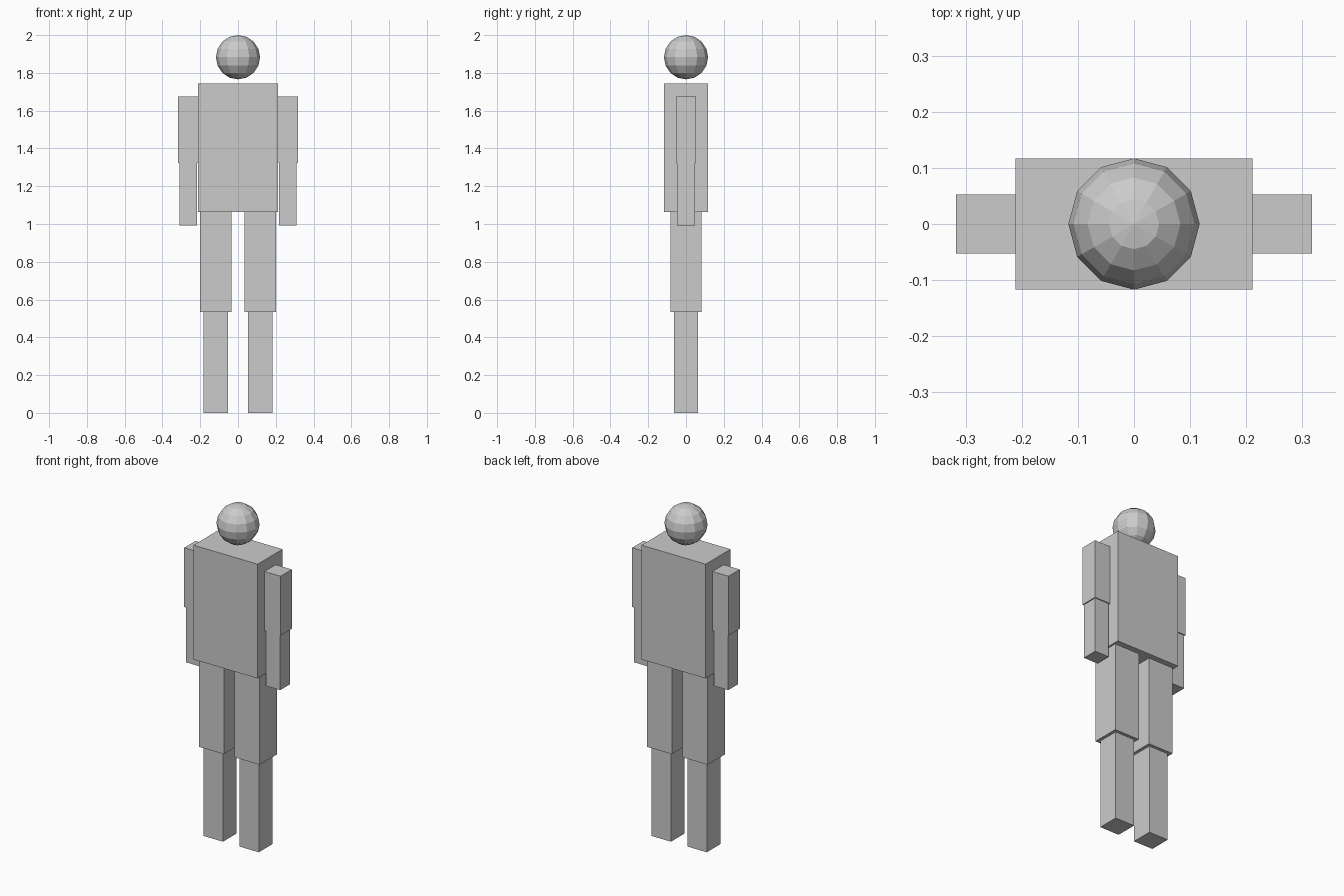
import bpy

if "Cube" in bpy.data.objects:
    bpy.data.objects.remove(bpy.data.objects["Cube"])

grey = bpy.data.materials.new("light_grey")
grey.diffuse_color = (0.6, 0.6, 0.6, 1.0)
grey.use_nodes = True
grey.node_tree.nodes["Principled BSDF"].inputs["Base Color"].default_value = grey.diffuse_color


def finish(name):
    obj = bpy.context.object
    obj.name = name
    obj.data.materials.append(grey)
    return obj


def box(name, x, z_low, z_high, width, depth):
    """Box centred on y = 0, spanning z_low to z_high."""
    bpy.ops.mesh.primitive_cube_add(size=1, location=(x, 0, (z_low + z_high) / 2))
    obj = finish(name)
    obj.scale = (width, depth, z_high - z_low)
    bpy.ops.object.transform_apply(location=False, rotation=False, scale=True)
    return obj


# Head: faceted sphere
bpy.ops.mesh.primitive_uv_sphere_add(segments=12, ring_count=8, radius=0.117,
                                     location=(0, 0, 1.883))
finish("head")

# Torso
box("torso", 0, 1.063, 1.743, 0.423, 0.234)

# Limbs, mirrored left and right
for side, s in (("left", 1), ("right", -1)):
    box(side + "_upper_arm", s * 0.264, 1.322, 1.675, 0.106, 0.106)
    box(side + "_forearm", s * 0.264, 0.993, 1.322, 0.094, 0.094)
    box(side + "_thigh", s * 0.118, 0.533, 1.063, 0.165, 0.165)
    box(side + "_shin", s * 0.118, 0.0, 0.533, 0.128, 0.128)
